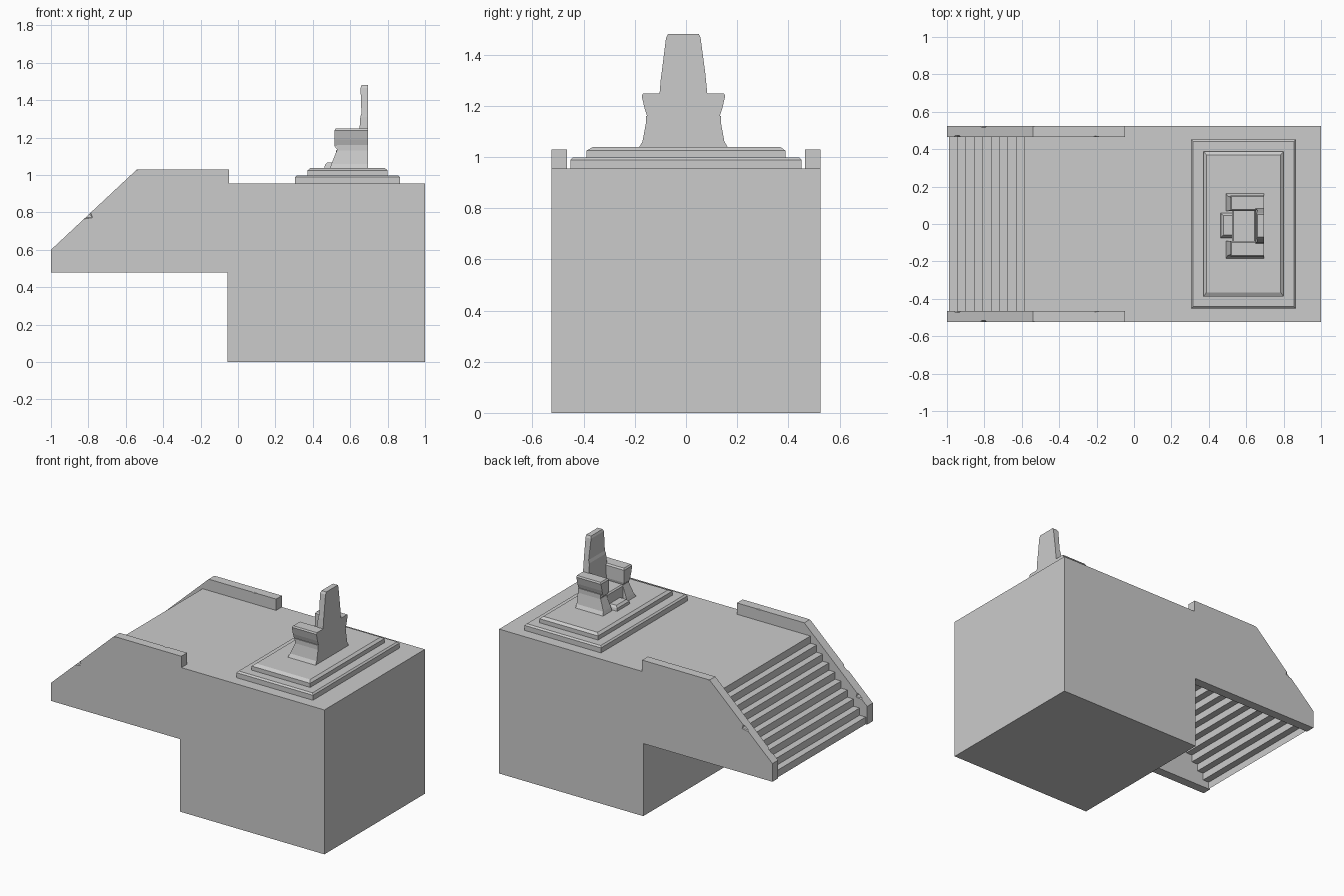
import bpy, bmesh
from mathutils import Matrix, Vector

old = bpy.data.objects.get("Cube")
if old:
    bpy.data.objects.remove(old, do_unlink=True)

stone = bpy.data.materials.new("grey stone")
stone.use_nodes = True
GREY = (0.6, 0.6, 0.6, 1)
stone.diffuse_color = GREY
stone.node_tree.nodes["Principled BSDF"].inputs["Base Color"].default_value = GREY


def finish(name, bm):
    """Turn a bmesh into a flat-shaded stone object."""
    bmesh.ops.recalc_face_normals(bm, faces=bm.faces)
    mesh = bpy.data.meshes.new(name)
    bm.to_mesh(mesh)
    bm.free()
    mesh.materials.append(stone)
    obj = bpy.data.objects.new(name, mesh)
    bpy.context.scene.collection.objects.link(obj)
    return obj


def loft(name, sections, bevel=0):
    """Stack rectangles (z, x0, x1, y0, y1) into a closed block."""
    bm = bmesh.new()
    rings = [[bm.verts.new((x, y, z)) for x, y in ((x0, y0), (x1, y0), (x1, y1), (x0, y1))]
             for z, x0, x1, y0, y1 in sections]
    bm.faces.new(rings[0])
    bm.faces.new(rings[-1])
    for low, high in zip(rings, rings[1:]):
        for i in range(4):
            j = (i + 1) % 4
            bm.faces.new((low[i], low[j], high[j], high[i]))
    obj = finish(name, bm)
    if bevel:
        mod = obj.modifiers.new("worn edges", "BEVEL")
        mod.width, mod.segments = bevel, 1
    return obj


def block(name, x0, x1, y0, y1, z0, z1, bevel=0):
    return loft(name, [(z0, x0, x1, y0, y1), (z1, x0, x1, y0, y1)], bevel)


# Dais block
TOP, HALF = 0.955, 0.525
block("dais_block", -0.055, 1, -HALF, HALF, 0, TOP)

# Stairs and landing: one folded sheet, open underneath
INNER, STEPS = 0.465, 10
START, END, BASE = -0.99, -0.54, 0.48
run, rise = (END - START) / STEPS, (TOP - BASE) / STEPS
path = [(START, BASE)]
for i in range(STEPS):
    x, z = START + i * run, BASE + (i + 1) * rise
    path += [(x, z), (x + run, z)]
path[-1] = (-0.05, TOP)
bm = bmesh.new()
rows = [[bm.verts.new((x, s * INNER, z)) for s in (-1, 1)] for x, z in path]
for a, b in zip(rows, rows[1:]):
    bm.faces.new((a[0], b[0], b[1], a[1]))
finish("stairs_and_landing", bm)

# Side wall, extruded from its profile
profile = [(-1, 0.48), (-0.047, 0.48), (-0.047, 1.03), (-0.54, 1.03), (-1, 0.6)]
bm = bmesh.new()
face = bm.faces.new([bm.verts.new((x, INNER, z)) for x, z in profile])
side = bmesh.ops.extrude_face_region(bm, geom=[face])["geom"]
bmesh.ops.translate(bm, vec=(0, HALF - INNER, 0),
                    verts=[v for v in side if isinstance(v, bmesh.types.BMVert)])
wall = finish("side_walls", bm)

# Chips knocked out of the wall's top edges
bm = bmesh.new()
for x, outer in ((-0.96, False), (-0.82, True), (-0.54, True), (-0.2, False)):
    z = min(1.03, 0.6 + (x + 1) * 0.43 / 0.46)
    y = HALF + 0.018 if outer else INNER - 0.018
    place = Matrix.Translation((x, y, z + 0.02)) @ Matrix.Diagonal((1.6, 1, 1, 1))
    bmesh.ops.create_icosphere(bm, subdivisions=1, radius=0.036, matrix=place)
cutter = finish("chip_cutter", bm)
cutter.hide_render = True
cut = wall.modifiers.new("chips", "BOOLEAN")
cut.operation, cut.object, cut.solver = "DIFFERENCE", cutter, "EXACT"
bpy.context.view_layer.update()
carved = bpy.data.meshes.new_from_object(wall.evaluated_get(bpy.context.evaluated_depsgraph_get()))
wall.modifiers.clear()
wall.data = carved
bpy.data.objects.remove(cutter, do_unlink=True)
mirror = wall.modifiers.new("other side", "MIRROR")
mirror.use_axis = (False, True, False)

# Two-tier plinth
loft("plinth_lower", [(TOP, 0.305, 0.865, -0.452, 0.452), (0.988, 0.305, 0.865, -0.452, 0.452),
                      (0.998, 0.315, 0.855, -0.442, 0.442)])
loft("plinth_upper", [(0.998, 0.372, 0.8, -0.388, 0.388), (1.025, 0.372, 0.8, -0.388, 0.388),
                      (1.038, 0.388, 0.784, -0.365, 0.37)])

# Throne, with worn and uneven stone
FLOOR, MID, BACK = 1.035, -0.01, 0.695
loft("throne_back", [(FLOOR, 0.64, BACK, -0.11, 0.09), (1.25, 0.65, BACK, -0.103, 0.083),
                     (1.31, 0.654, BACK, -0.098, 0.077), (1.33, 0.66, BACK, -0.095, 0.075),
                     (1.465, 0.655, BACK, -0.078, 0.057), (1.48, 0.66, BACK, -0.07, 0.05)])
block("throne_seat", 0.525, 0.66, -0.1, 0.08, FLOOR, 1.14, 0.008)
loft("throne_foot_step", [(FLOOR, 0.462, 0.56, -0.075, 0.06), (1.055, 0.465, 0.56, -0.07, 0.055),
                          (1.068, 0.478, 0.56, -0.06, 0.045)])

for side, label in ((1, "left"), (-1, "right")):
    def section(z, front, inside, outside):
        ys = sorted((MID + side * inside, MID + side * outside))
        return (z, front, BACK, *ys)
    loft("throne_arm_support_" + label,
         [section(FLOOR, 0.492, 0.08, 0.175), section(1.06, 0.5, 0.08, 0.16),
          section(1.13, 0.528, 0.085, 0.147), section(1.16, 0.528, 0.085, 0.147)])
    loft("throne_armrest_" + label,
         [section(1.135, 0.53, 0.085, 0.145), section(1.155, 0.516, 0.08, 0.14),
          section(1.19, 0.515, 0.08, 0.152), section(1.238, 0.515, 0.08, 0.163),
          section(1.248, 0.522, 0.088, 0.158)])
